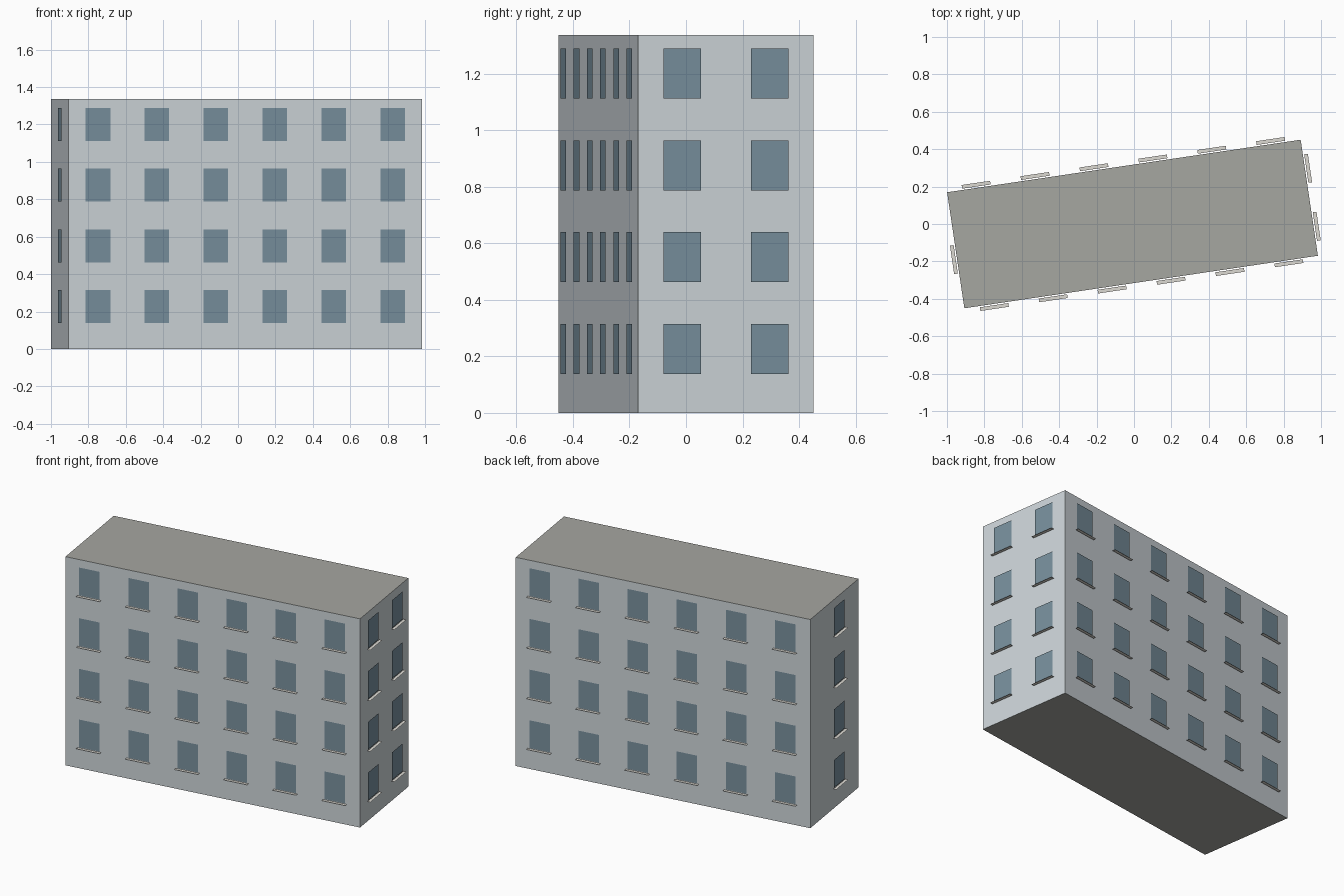
import bpy, bmesh
from math import radians, pi
from mathutils import Matrix, Vector

if "Cube" in bpy.data.objects:
    bpy.data.objects.remove(bpy.data.objects["Cube"])

L, D, H = 1.911, 0.627, 1.336          # building length, depth, height
PLACE = Matrix.Translation((-0.008, 0, 0)) @ Matrix.Rotation(radians(8.45), 4, 'Z')
WIN_W, WIN_H, WIN_Z, PITCH = 0.133, 0.177, 0.138, 0.3245
GAP, SILL_W, SILL_OUT, SILL_DROP = 0.007, 0.154, 0.027, 0.004


def material(name, color):
    m = bpy.data.materials.new(name)
    m.diffuse_color = (*color, 1)
    m.use_nodes = True
    m.node_tree.nodes["Principled BSDF"].inputs["Base Color"].default_value = m.diffuse_color
    return m


WALL = material("wall_paint", (0.62, 0.67, 0.70))
ROOF = material("roof_felt", (0.38, 0.385, 0.355))
GLASS = material("window_glass", (0.19, 0.28, 0.34))
STONE = material("sill_stone", (0.72, 0.70, 0.65))


def make_object(name, bm, *mats):
    me = bpy.data.meshes.new(name)
    bm.to_mesh(me)
    bm.free()
    for m in mats:
        me.materials.append(m)
    ob = bpy.data.objects.new(name, me)
    bpy.context.collection.objects.link(ob)
    return ob


def quad(bm, matrix, corners):
    bm.faces.new([bm.verts.new(matrix @ Vector(c)) for c in corners])


# Building block: painted walls, dark roof and underside
bm = bmesh.new()
bmesh.ops.create_cube(bm, size=1, matrix=PLACE @ Matrix.Translation((0, 0, H / 2))
                      @ Matrix.Diagonal((L, D, H, 1)))
bm.normal_update()
for f in bm.faces:
    f.material_index = 1 if abs(f.normal.z) > 0.5 else 0
make_object("building_block", bm, WALL, ROOF)


def facade(side, turn, dist, columns):
    """Window panes and flat sills on one wall; local -y points outward."""
    mat = PLACE @ Matrix.Rotation(turn, 4, 'Z') @ Matrix.Translation((0, -dist, 0))
    panes, sills = bmesh.new(), bmesh.new()
    w, s = WIN_W / 2, SILL_W / 2
    for floor in range(4):
        z = WIN_Z + floor * PITCH
        zs = z - SILL_DROP
        for x in columns:
            quad(panes, mat, [(x - w, -GAP, z), (x + w, -GAP, z),
                              (x + w, -GAP, z + WIN_H), (x - w, -GAP, z + WIN_H)])
            quad(sills, mat, [(x - s, -SILL_OUT, zs), (x + s, -SILL_OUT, zs),
                              (x + s, -GAP, zs), (x - s, -GAP, zs)])
    make_object(side + "_windows", panes, GLASS)
    make_object(side + "_sills", sills, STONE)


# Long walls have six bays, the right end two, the left end one off-centre
six = [(i - 2.5) * L / 6 for i in range(6)]
facade("front", 0, D / 2, six)
facade("back", pi, D / 2, six)
facade("right", pi / 2, L / 2, [-D / 4, D / 4])
facade("left", -pi / 2, L / 2, [0.048])
